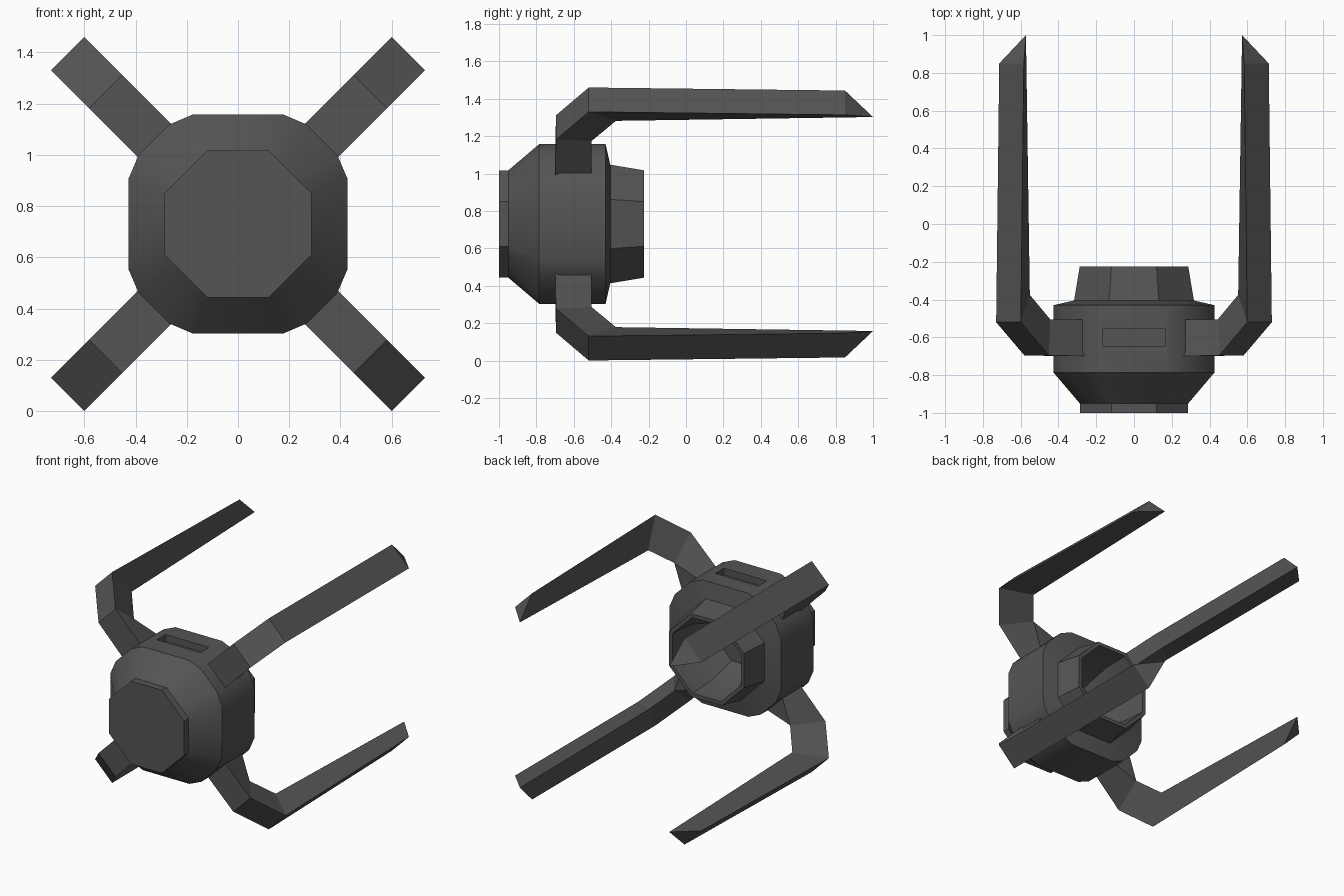
import bpy, bmesh, math

if "Cube" in bpy.data.objects:
    bpy.data.objects.remove(bpy.data.objects["Cube"])

CZ = 0.73  # height of the hull axis

grey = bpy.data.materials.new("dark_grey")
grey.diffuse_color = (0.09, 0.09, 0.09, 1)
grey.use_nodes = True
grey.node_tree.nodes["Principled BSDF"].inputs["Base Color"].default_value = grey.diffuse_color


def make_object(name, verts, faces, smooth=True):
    bm = bmesh.new()
    vs = [bm.verts.new(v) for v in verts]
    for f in faces:
        bm.faces.new([vs[i] for i in f])
    bmesh.ops.recalc_face_normals(bm, faces=bm.faces)
    mesh = bpy.data.meshes.new(name)
    bm.to_mesh(mesh)
    bm.free()
    mesh.materials.append(grey)
    ob = bpy.data.objects.new(name, mesh)
    bpy.context.collection.objects.link(ob)
    bpy.ops.object.select_all(action='DESELECT')
    ob.select_set(True)
    bpy.context.view_layer.objects.active = ob
    if smooth:
        bpy.ops.object.shade_smooth_by_angle(angle=math.radians(25))
    return ob


def ring(y, a, bulge):
    """Twelve points: an octagon whose diagonal sides can bulge outward."""
    f = a * 0.415
    d = (a - f) / 3
    p, q = f + d + bulge * 0.2, a - d + bulge
    quarter = [(a, f), (q, p), (p, q), (f, a)]
    pts = []
    for k in range(4):
        for x, z in quarter:
            for _ in range(k):
                x, z = -z, x
            pts.append((x, y, CZ + z))
    return pts


# hull: nose, wide belt, rear collar and hollow interior, lofted along y
profile = [(-1.0, 0.287, 0), (-0.95, 0.287, 0), (-0.785, 0.427, 0.044),
           (-0.43, 0.427, 0.044), (-0.405, 0.317, 0), (-0.225, 0.287, 0),
           (-0.225, 0.262, 0), (-0.42, 0.25, 0), (-0.6, 0.17, 0)]
verts, faces = [], []
for row in profile:
    verts += ring(*row)
n = 16
for r in range(len(profile) - 1):
    for i in range(n):
        j = (i + 1) % n
        faces.append((r * n + i, r * n + j, (r + 1) * n + j, (r + 1) * n + i))
faces.append(list(range(n)))
faces.append([(len(profile) - 1) * n + i for i in range(n)])
hull = make_object("hull", verts, faces)

# slot sunk into the top of the hull
bpy.ops.mesh.primitive_cube_add(size=1, location=(0, -0.602, CZ + 0.43))
cutter = bpy.context.object
cutter.name = "slot_cutter"
cutter.scale = (0.33, 0.095, 0.1)
cutter.hide_render = True
cutter.data.materials.append(grey)
mod = hull.modifiers.new("slot", 'BOOLEAN')
mod.operation = 'DIFFERENCE'
mod.solver = 'EXACT'
mod.object = cutter
bpy.context.view_layer.objects.active = hull
bpy.ops.object.modifier_apply(modifier=mod.name)
bpy.data.objects.remove(cutter)

# four bent arms of triangular section: flat outside, ridge inside
W = 0.092
arm_pts = [(0.44, -0.70, W), (0.44, -0.70, -W), (0.44, -0.505, W), (0.44, -0.505, -W),
           (0.73, -0.695, W), (0.73, -0.695, -W), (0.627, -0.505, 0),
           (0.94, -0.52, W), (0.94, -0.52, -W), (0.78, -0.375, 0),
           (0.917, 0.85, W), (0.917, 0.85, -W), (0.809, 1.0, 0)]
arm_faces = [(0, 1, 3, 2), (0, 1, 5, 4), (0, 4, 6, 2), (1, 5, 6, 3), (2, 3, 6),
             (10, 11, 12)]
for s in (4, 7):
    arm_faces += [(s, s + 1, s + 4, s + 3), (s, s + 2, s + 5, s + 3),
                  (s + 1, s + 2, s + 5, s + 4)]
h = math.sqrt(0.5)
for sx, side in ((-1, "left"), (1, "right")):
    for sz, level in ((-1, "lower"), (1, "upper")):
        pts = [(sx * h * (r + w), y, CZ + sz * h * (r - w)) for r, y, w in arm_pts]
        make_object(f"{level}_{side}_arm", pts, arm_faces, smooth=False)
